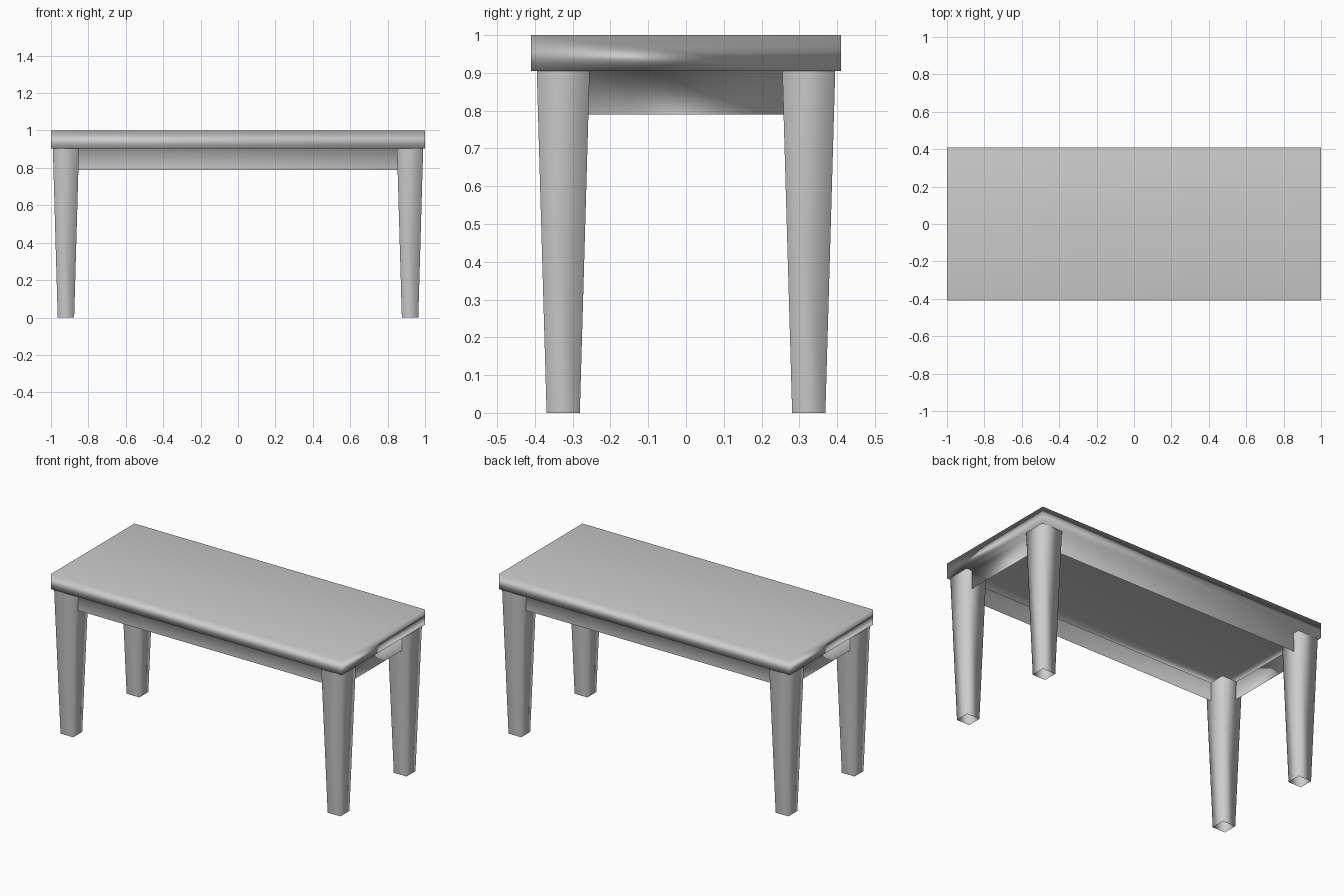
import bpy

if "Cube" in bpy.data.objects:
    bpy.data.objects.remove(bpy.data.objects["Cube"])

GREY = bpy.data.materials.new("grey")
GREY.diffuse_color = (0.6, 0.6, 0.6, 1)
GREY.use_nodes = True
GREY.node_tree.nodes["Principled BSDF"].inputs["Base Color"].default_value = GREY.diffuse_color


def shell(name, rings, centre=(0, 0), cap=False):
    """Smooth open skin through stacked rectangles (half x, half y, z), first one optionally capped."""
    cx, cy = centre
    verts = [(cx + sx * hx, cy + sy * hy, z)
             for hx, hy, z in rings
             for sx, sy in ((-1, -1), (1, -1), (1, 1), (-1, 1))]
    faces = [(0, 1, 2, 3)] if cap else []
    for r in range(len(rings) - 1):
        a, b = 4 * r, 4 * r + 4
        for i in range(4):
            j = (i + 1) % 4
            faces.append((a + i, b + i, b + j, a + j))
    mesh = bpy.data.meshes.new(name)
    mesh.from_pydata(verts, [], faces)
    mesh.polygons.foreach_set("use_smooth", [True] * len(faces))
    mesh.materials.append(GREY)
    obj = bpy.data.objects.new(name, mesh)
    bpy.context.collection.objects.link(obj)
    return obj


# Hollow table top: flat top, rim, narrow ledge under the rim, thin apron hanging from it
top = shell("table_top_and_apron",
            [(1, 0.41, 1), (1, 0.41, 0.905), (0.95, 0.355, 0.905), (0.95, 0.355, 0.79)],
            cap=True)
weighted = top.modifiers.new("area_shading", "WEIGHTED_NORMAL")
weighted.mode = "FACE_AREA"

# Hollow tapered legs, one at each corner
for y_name, sy in (("front", -1), ("back", 1)):
    for x_name, sx in (("left", -1), ("right", 1)):
        shell(f"{y_name}_{x_name}_leg",
              [(0.07, 0.07, 0.905), (0.044, 0.044, 0)],
              centre=(sx * 0.92, sy * 0.325))
